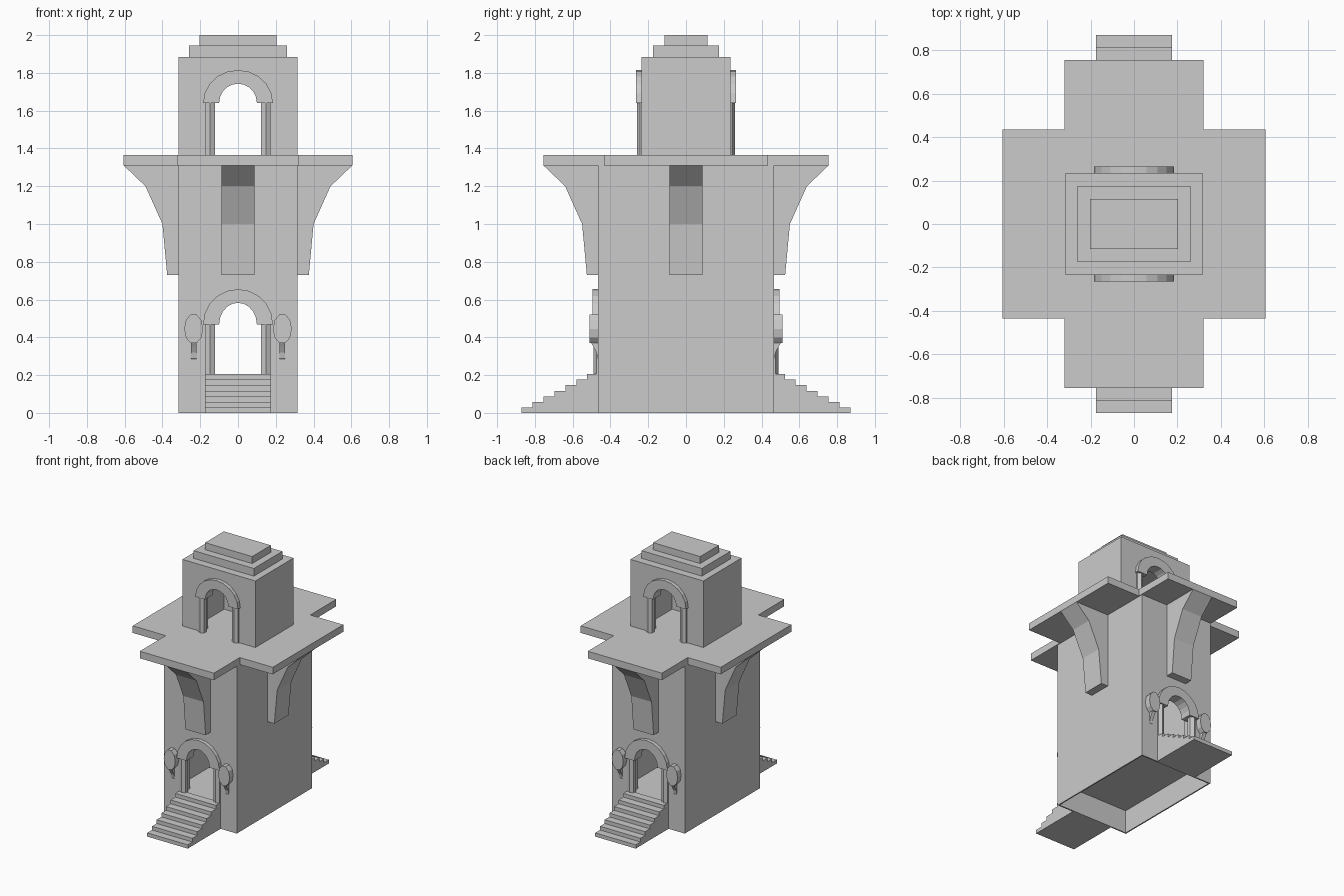
import bpy, bmesh
from math import sin, cos, pi

if "Cube" in bpy.data.objects:
    bpy.data.objects.remove(bpy.data.objects["Cube"])

FRONT = lambda s: (lambda u, v, t: (u, s * t, v))    # profile in x-z, pushed along y
SIDE_Y = lambda s: (lambda u, v, t: (t, s * u, v))   # profile in y-z, pushed along x
SIDE_X = lambda s: (lambda u, v, t: (s * u, t, v))   # profile in x-z outward, pushed along y
PLAN = lambda u, v, t: (u, v, t)                     # profile in plan, pushed up


def prism(name, pts, a, b, fn):
    bm = bmesh.new()
    lo = [bm.verts.new(fn(u, v, a)) for u, v in pts]
    hi = [bm.verts.new(fn(u, v, b)) for u, v in pts]
    n = len(pts)
    bm.faces.new(lo)
    bm.faces.new(hi)
    for i in range(n):
        j = (i + 1) % n
        bm.faces.new((lo[i], lo[j], hi[j], hi[i]))
    bmesh.ops.recalc_face_normals(bm, faces=bm.faces)
    me = bpy.data.meshes.new(name)
    bm.to_mesh(me)
    bm.free()
    ob = bpy.data.objects.new(name, me)
    bpy.context.collection.objects.link(ob)
    return ob


def block(name, x, y, z0, z1):
    return prism(name, [(-x, -y), (x, -y), (x, y), (-x, y)], z0, z1, PLAN)


def arc(rx, rz, cx, cz, n, full=False):
    total = 2 * pi if full else pi
    count = n if full else n + 1
    return [(cx + rx * cos(total * i / n), cz + rz * sin(total * i / n)) for i in range(count)]


def cut(target, cutter):
    cutter.hide_render = True
    mod = target.modifiers.new("cut", 'BOOLEAN')
    mod.operation = 'DIFFERENCE'
    mod.solver = 'EXACT'
    mod.object = cutter
    bpy.context.view_layer.objects.active = target
    bpy.ops.object.modifier_apply(modifier=mod.name)
    bpy.data.objects.remove(cutter)


def doorway_cutter(z0, spring):
    pts = arc(0.145, 0.145, 0, spring, 10) + [(-0.145, z0), (0.145, z0)]
    return prism("doorway_cutter", pts, -1, 1, FRONT(1))


# Hollow tower shaft, open underneath, with a doorway through front and back
shaft = block("tower_shaft", 0.315, 0.465, 0, 1.31)
cut(shaft, block("base_void", 0.305, 0.455, -0.1, 0.18))
cut(shaft, block("room_void", 0.235, 0.385, 0.2, 1.25))
cut(shaft, doorway_cutter(0.2, 0.47))

# Cross-shaped balcony slab
ax, ay, bx, by = 0.605, 0.435, 0.32, 0.755
quarter = [(ax, ay), (bx, ay), (bx, by)]
plus = (quarter + [(-x, y) for x, y in reversed(quarter)]
        + [(-x, -y) for x, y in quarter] + [(x, -y) for x, y in reversed(quarter)])
prism("balcony_slab", plus, 1.31, 1.365, PLAN)

# Upper chamber and stepped roof
chamber = block("upper_chamber", 0.315, 0.235, 1.365, 1.885)
cut(chamber, block("chamber_void", 0.235, 0.165, 1.3, 1.82))
cut(chamber, doorway_cutter(1.3, 1.64))
block("roof_step_lower", 0.26, 0.175, 1.885, 1.945)
block("roof_step_upper", 0.203, 0.115, 1.945, 2.0)

# Curved support brackets on all four sides
curve = [(0.06, 0.73), (0.085, 1.0), (0.175, 1.2), (0.29, 1.31)]


def bracket(name, wall, fn):
    pts = [(wall - 0.005, 0.73)] + [(wall + d, z) for d, z in curve] + [(wall - 0.005, 1.31)]
    prism(name, pts, -0.0875, 0.0875, fn)


for s, face, side in ((-1, "front", "left"), (1, "back", "right")):
    bracket(face + "_bracket", 0.465, SIDE_Y(s))
    bracket(side + "_bracket", 0.315, SIDE_X(s))

    # Arch surrounds and hexagonal door pillars on both storeys
    for level, wall, z0, spring, inner, outer in (
            ("lower", 0.465, 0.2, 0.468, 0.115, 0.187),
            ("upper", 0.235, 1.365, 1.64, 0.103, 0.175)):
        ring = arc(0.185, outer, 0, spring, 10) + arc(0.1, inner, 0, spring, 10)[::-1]
        prism(f"{level}_{face}_arch", ring, wall - 0.06, wall + 0.029, FRONT(s))
        for m in (-1, 1):
            hexagon = [(m * 0.147 + 0.03 * sin(pi * i / 3), s * (wall - 0.006) + 0.03 * cos(pi * i / 3))
                       for i in range(6)]
            prism(f"{level}_{face}_pillar", hexagon, z0, spring, PLAN)

    # Entrance stairs
    n, run, rise = 7, 0.405 / 7, 0.205 / 7
    steps = [(0.46, 0)]
    for i in range(n):
        steps += [(0.87 - i * run, i * rise), (0.87 - i * run, (i + 1) * rise)]
    steps.append((0.46, 0.205))
    prism(face + "_stairs", steps, -0.175, 0.175, SIDE_Y(s))

    # Oval wall lanterns on tapering stems
    for m in (-1, 1):
        x = m * 0.235
        prism(face + "_lantern", arc(0.05, 0.08, x, 0.445, 10, True), 0.46, 0.51, FRONT(s))
        stem = [(0.46, 0.28), (0.468, 0.29), (0.474, 0.32), (0.49, 0.35), (0.505, 0.375), (0.46, 0.375)]
        prism(face + "_lantern_stem", stem, x - 0.014, x + 0.014, SIDE_Y(s))
